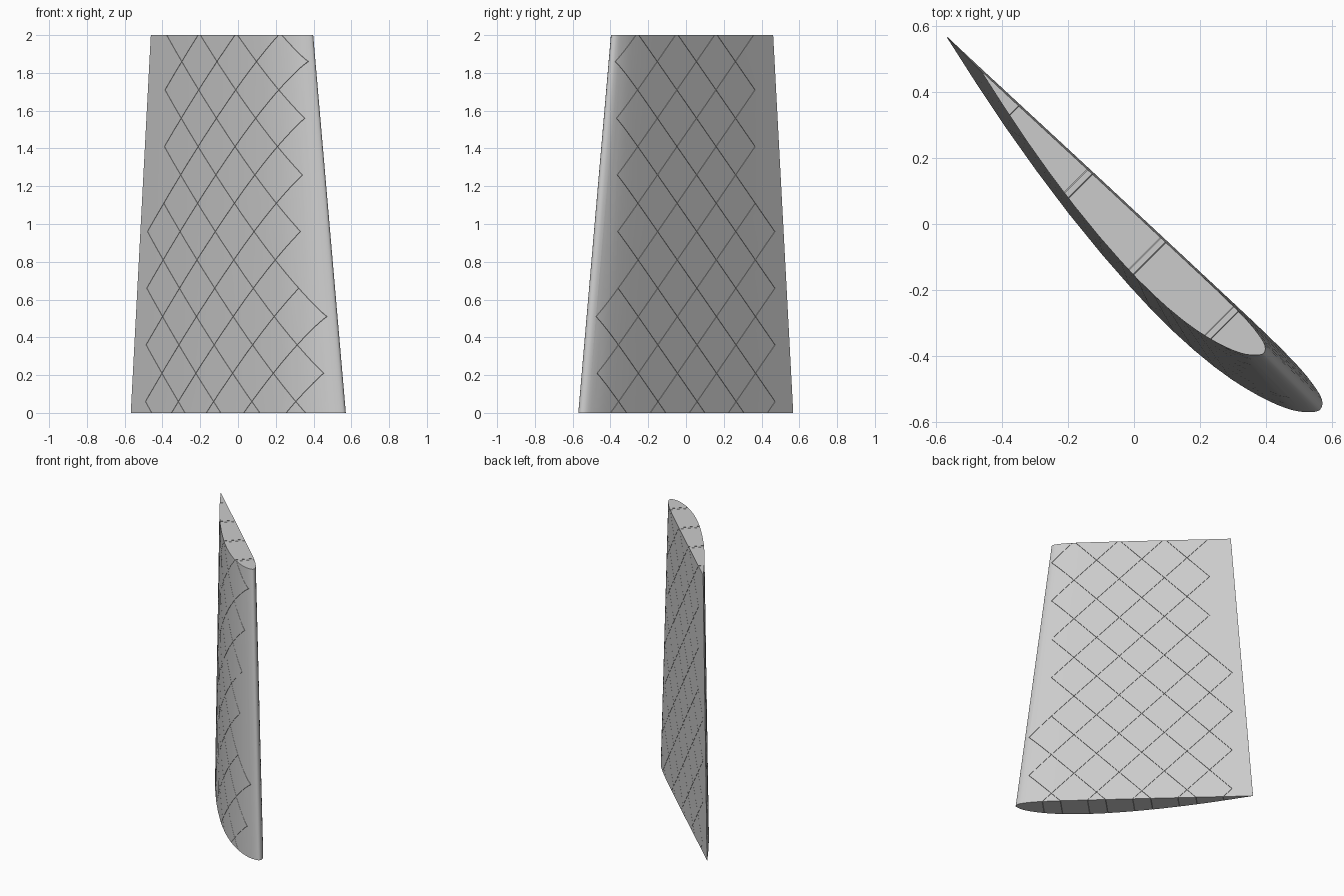
import bpy, bmesh, math
from mathutils import Vector

if "Cube" in bpy.data.objects:
    bpy.data.objects.remove(bpy.data.objects["Cube"])

R = math.sqrt(0.5)
H = 2.0            # span
HALF = 0.15        # half diagonal of the lattice cells
SLIT = 0.002       # slit width

# Cambered aerofoil: (chord fraction, upper, lower)
SECTION = [
    (0.0, 0.0, 0.0), (0.001, 0.0037, -0.0059), (0.004, 0.0089, -0.0105),
    (0.008, 0.0137, -0.0143), (0.012, 0.0179, -0.0170), (0.02, 0.0254, -0.0203),
    (0.03, 0.0330, -0.0226), (0.04, 0.0391, -0.0245), (0.06, 0.0488, -0.0274),
    (0.08, 0.0564, -0.0291), (0.10, 0.0630, -0.0299), (0.13, 0.0711, -0.0303),
    (0.16, 0.0776, -0.0301), (0.20, 0.0839, -0.0293), (0.25, 0.0888, -0.0278),
    (0.30, 0.0912, -0.0261), (0.36, 0.0916, -0.0240), (0.42, 0.0892, -0.0219),
    (0.50, 0.0839, -0.0191), (0.60, 0.0736, -0.0155), (0.70, 0.0596, -0.0117),
    (0.80, 0.0426, -0.0078), (0.90, 0.0226, -0.0039), (1.0, 0.0006, -0.0006)]


def place(u, v, z):
    """Chord coordinates (u to the nose, v to the curved side) to world."""
    return Vector(((u - v) * R, (-u - v) * R, z))


def finish(bm, name):
    bmesh.ops.recalc_face_normals(bm, faces=bm.faces)
    me = bpy.data.meshes.new(name)
    bm.to_mesh(me)
    bm.free()
    ob = bpy.data.objects.new(name, me)
    bpy.context.collection.objects.link(ob)
    return ob


# Tapered wing panel lofted between root and tip
outline = [(f, up) for f, up, lo in reversed(SECTION)]
outline += [(f, lo) for f, up, lo in SECTION[1:]]
bm = bmesh.new()
rings = []
for nose, tail, z in ((0.797, -0.802, 0.0), (0.555, -0.652, H)):
    c = nose - tail
    rings.append([bm.verts.new(place(nose - f * c, t * c, z)) for f, t in outline])
n = len(outline)
for i in range(n):
    j = (i + 1) % n
    bm.faces.new((rings[0][i], rings[0][j], rings[1][j], rings[1][i]))
for ring in rings:
    bm.faces.new(ring)
wing = finish(bm, "wing_panel")


# Diagonal lattice of thin slits
def inside(a, z):
    """Lattice columns 0-7 run the full span, the outer two only near the root."""
    return 0 <= a <= 7 or (a == -1 and z < 1.0) or (a == 8 and z < 0.6)


bm = bmesh.new()


def slit_plate(p, q):
    d = Vector((q[0] - p[0], q[1] - p[1])).normalized()
    w = Vector((-d.y, d.x)) * SLIT / 2
    p, q = Vector(p) - d * 0.001, Vector(q) + d * 0.001
    lo, hi = [[bm.verts.new(place(e.x, v, e.y)) for e in (p - w, q - w, q + w, p + w)]
              for v in (-0.3, 0.3)]
    bm.faces.new(lo)
    bm.faces.new(hi)
    for i in range(4):
        j = (i + 1) % 4
        bm.faces.new((lo[i], lo[j], hi[j], hi[i]))


def node(a, b):
    return (-0.51 + 0.1518 * a, 1.71 + HALF * b)


for step in (1, -1):
    for start in range(-26, 26, 2):
        run = []
        for k in range(-14, 18):
            a, b = start // 2 * 2 + step * k, k
            if -12 <= b <= 3 and inside(a, node(a, b)[1]):
                run.append(node(a, b))
        if len(run) > 1:
            slit_plate(run[0], run[-1])
cutter = finish(bm, "slit_cutter")
cutter.hide_render = True
cutter.hide_viewport = True

mod = wing.modifiers.new("slits", 'BOOLEAN')
mod.operation = 'DIFFERENCE'
mod.solver = 'EXACT'
mod.use_self = True
mod.object = cutter
bpy.context.view_layer.objects.active = wing
wing.select_set(True)
bpy.ops.object.modifier_apply(modifier="slits")
bpy.data.objects.remove(cutter)

# Colour and shading
grey = bpy.data.materials.new("light_grey")
grey.diffuse_color = (0.6, 0.6, 0.6, 1)
grey.use_nodes = True
grey.node_tree.nodes["Principled BSDF"].inputs["Base Color"].default_value = grey.diffuse_color
wing.data.materials.clear()
wing.data.materials.append(grey)
bpy.ops.object.shade_smooth_by_angle(angle=math.radians(30))
